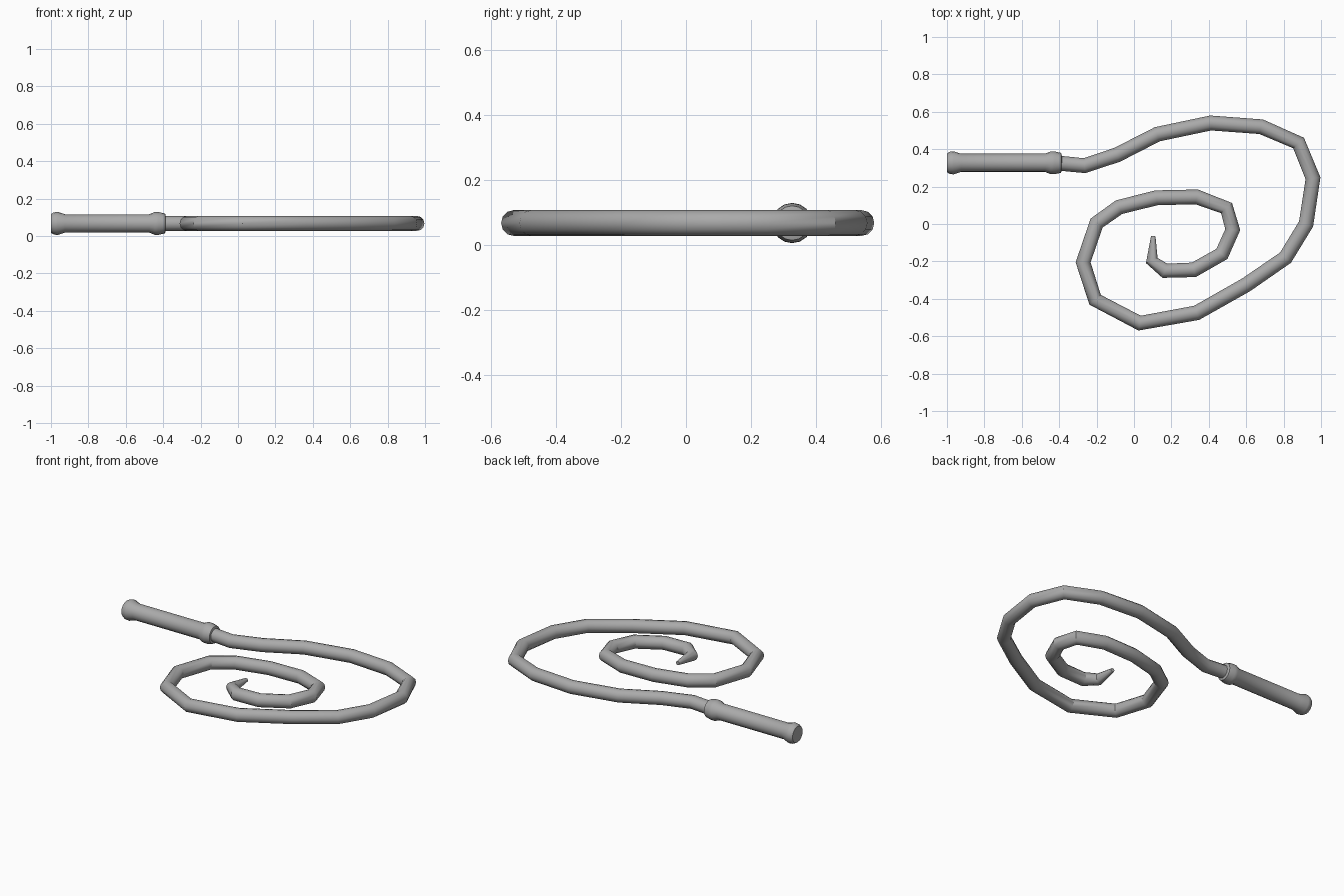
import bpy, bmesh, math
from mathutils import Vector

cube = bpy.data.objects.get("Cube")
if cube:
    bpy.data.objects.remove(cube, do_unlink=True)

HEIGHT = 0.067

# Single grey material
grey = bpy.data.materials.new("plain_grey")
grey.use_nodes = True
grey.diffuse_color = (0.4, 0.4, 0.4, 1)
grey.node_tree.nodes["Principled BSDF"].inputs["Base Color"].default_value = (0.4, 0.4, 0.4, 1)


def sweep(name, path, radii, sides):
    """Sweep a round section along a flat path and cap both ends."""
    bm = bmesh.new()
    pts = [Vector((x, y, HEIGHT)) for x, y in path]
    rings = []
    for i, (p, r) in enumerate(zip(pts, radii)):
        before = (p - pts[i - 1]).normalized() if i else Vector()
        after = (pts[i + 1] - p).normalized() if i < len(pts) - 1 else Vector()
        side = (before + after).normalized().cross(Vector((0, 0, 1)))
        ring = []
        for k in range(sides):
            a = math.tau * k / sides
            ring.append(bm.verts.new(p + side * r * math.cos(a) + Vector((0, 0, r * math.sin(a)))))
        rings.append(ring)
    for a, b in zip(rings, rings[1:]):
        for k in range(sides):
            n = (k + 1) % sides
            bm.faces.new((a[k], a[n], b[n], b[k]))
    bm.faces.new(rings[0])
    bm.faces.new(rings[-1])
    bmesh.ops.recalc_face_normals(bm, faces=bm.faces)
    mesh = bpy.data.meshes.new(name)
    bm.to_mesh(mesh)
    bm.free()
    mesh.materials.append(grey)
    obj = bpy.data.objects.new(name, mesh)
    bpy.context.collection.objects.link(obj)
    bpy.ops.object.select_all(action="DESELECT")
    obj.select_set(True)
    bpy.context.view_layer.objects.active = obj
    bpy.ops.object.shade_smooth_by_angle(angle=math.radians(32))
    return obj


# Handle with flared pommel and collar: (position along x, radius)
profile = [(-1, 0.05), (-0.985, 0.059), (-0.965, 0.062), (-0.925, 0.049),
           (-0.475, 0.049), (-0.445, 0.061), (-0.425, 0.061), (-0.39, 0.053), (-0.385, 0.035)]
sweep("handle", [(x, 0.327) for x, r in profile], [r for x, r in profile], 16)

# Coiled lash, spiralling inward to a tapered tip
coil = [(-0.42, 0.327), (-0.265, 0.312), (-0.09, 0.37), (0.125, 0.48), (0.41, 0.54),
        (0.68, 0.52), (0.88, 0.433), (0.957, 0.245), (0.92, 0), (0.81, -0.18),
        (0.60, -0.325), (0.335, -0.475), (0.03, -0.53), (-0.208, -0.405),
        (-0.272, -0.205), (-0.2, 0.005), (-0.08, 0.09), (0.12, 0.14), (0.335, 0.145),
        (0.495, 0.085), (0.528, -0.03), (0.47, -0.16), (0.32, -0.245), (0.165, -0.25),
        (0.095, -0.195), (0.103, -0.065)]
sweep("lash", coil, [0.04] * (len(coil) - 2) + [0.034, 0.012], 12)
